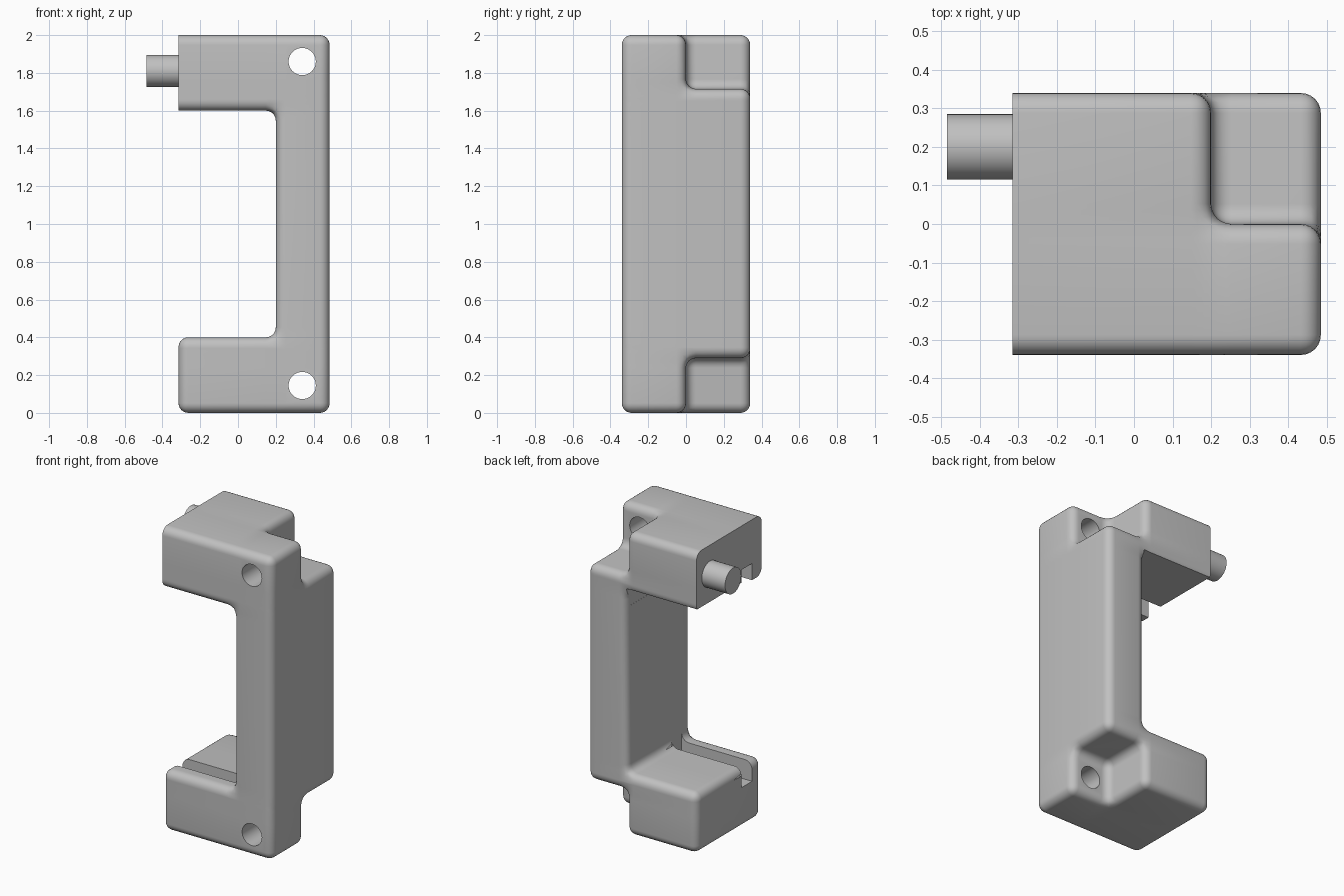
import bpy, bmesh
from math import pi, radians
from mathutils import Matrix, Vector

default = bpy.data.objects.get("Cube")
if default:
    bpy.data.objects.remove(default, do_unlink=True)

grey = bpy.data.materials.new("light_grey")
grey.use_nodes = True
COLOUR = (0.53, 0.53, 0.53, 1)
grey.diffuse_color = COLOUR
grey.node_tree.nodes["Principled BSDF"].inputs["Base Color"].default_value = COLOUR


def finish(name, bm):
    mesh = bpy.data.meshes.new(name)
    bm.to_mesh(mesh)
    bm.free()
    obj = bpy.data.objects.new(name, mesh)
    bpy.context.collection.objects.link(obj)
    mesh.materials.append(grey)
    return obj


def box(name, low, high):
    low, high = Vector(low), Vector(high)
    bm = bmesh.new()
    bmesh.ops.create_cube(bm, size=1, matrix=Matrix.Translation((low + high) / 2)
                          @ Matrix.Diagonal((*(high - low), 1)))
    return finish(name, bm)


def rod(name, centre, radius, length, axis):
    bm = bmesh.new()
    turn = Matrix.Rotation(pi / 2, 4, axis)
    bmesh.ops.create_cone(bm, cap_ends=True, segments=48, radius1=radius, radius2=radius,
                          depth=length, matrix=Matrix.Translation(centre) @ turn)
    return finish(name, bm)


def activate(obj):
    bpy.ops.object.select_all(action='DESELECT')
    obj.select_set(True)
    bpy.context.view_layer.objects.active = obj


def carve(obj, cutter):
    cutter.hide_render = True
    mod = obj.modifiers.new(cutter.name, 'BOOLEAN')
    mod.operation, mod.solver, mod.object = 'DIFFERENCE', 'EXACT', cutter
    activate(obj)
    bpy.ops.object.modifier_apply(modifier=mod.name)
    bpy.data.objects.remove(cutter, do_unlink=True)


# Bracket: column with two arms and two notched back corners, as a cell grid
CUTS = ((-0.315, 0.2, 0.485), (-0.34, 0, 0.34), (0, 0.29, 0.4, 1.6, 1.715, 2))


def solid(cell):
    i, j, k = cell
    if not (0 <= i < 2 and 0 <= j < 2 and 0 <= k < 5):
        return False
    if i == 0:
        return k != 2
    return not (j == 1 and k in (0, 4))


bm = bmesh.new()
corners = {}


def corner(key):
    if key not in corners:
        corners[key] = bm.verts.new([CUTS[a][key[a]] for a in range(3)])
    return corners[key]


for cell in [(i, j, k) for i in range(2) for j in range(2) for k in range(5)]:
    if not solid(cell):
        continue
    for axis in range(3):
        for side in (0, 1):
            near = list(cell)
            near[axis] += 2 * side - 1
            if solid(near):
                continue
            ring = []
            for u, v in ((0, 0), (1, 0), (1, 1), (0, 1)):
                key = list(cell)
                key[axis] += side
                key[(axis + 1) % 3] += u
                key[(axis + 2) % 3] += v
                ring.append(corner(tuple(key)))
            bm.faces.new(ring if side else ring[::-1])

bmesh.ops.dissolve_limit(bm, angle_limit=radians(1), verts=bm.verts[:], edges=bm.edges[:])
bmesh.ops.recalc_face_normals(bm, faces=bm.faces[:])

# Round every edge except the rim of the upper arm's end face
round_edges = [e for e in bm.edges
               if not all(v.co.x < -0.3 and v.co.z > 1.5 for v in e.verts)]
bmesh.ops.bevel(bm, geom=round_edges, offset=0.052, offset_type='OFFSET', segments=6,
                profile=0.5, affect='EDGES', clamp_overlap=True)
bracket = finish("bracket", bm)

# Flat seat under the upper arm, then the facing slots behind the front lips
carve(bracket, box("seat_cut", (-0.6, -0.13, 1.5), (0.201, 0.6, 1.625)))
carve(bracket, box("upper_slot", (-0.6, -0.24, 1.5), (0.201, -0.128, 1.71)))
carve(bracket, box("lower_slot", (-0.6, -0.24, 0.27), (0.201, -0.13, 0.5)))

# Screw holes through to the notches
for height in (0.145, 1.86):
    carve(bracket, rod("screw_hole", (0.34, -0.1, height), 0.072, 0.7, 'X'))

# Round peg on the upper arm's end
peg = rod("peg", (-0.385, 0.2, 1.81), 0.085, 0.2, 'Y')

for part in (bracket, peg):
    activate(part)
    bpy.ops.object.shade_smooth_by_angle(angle=radians(30))
